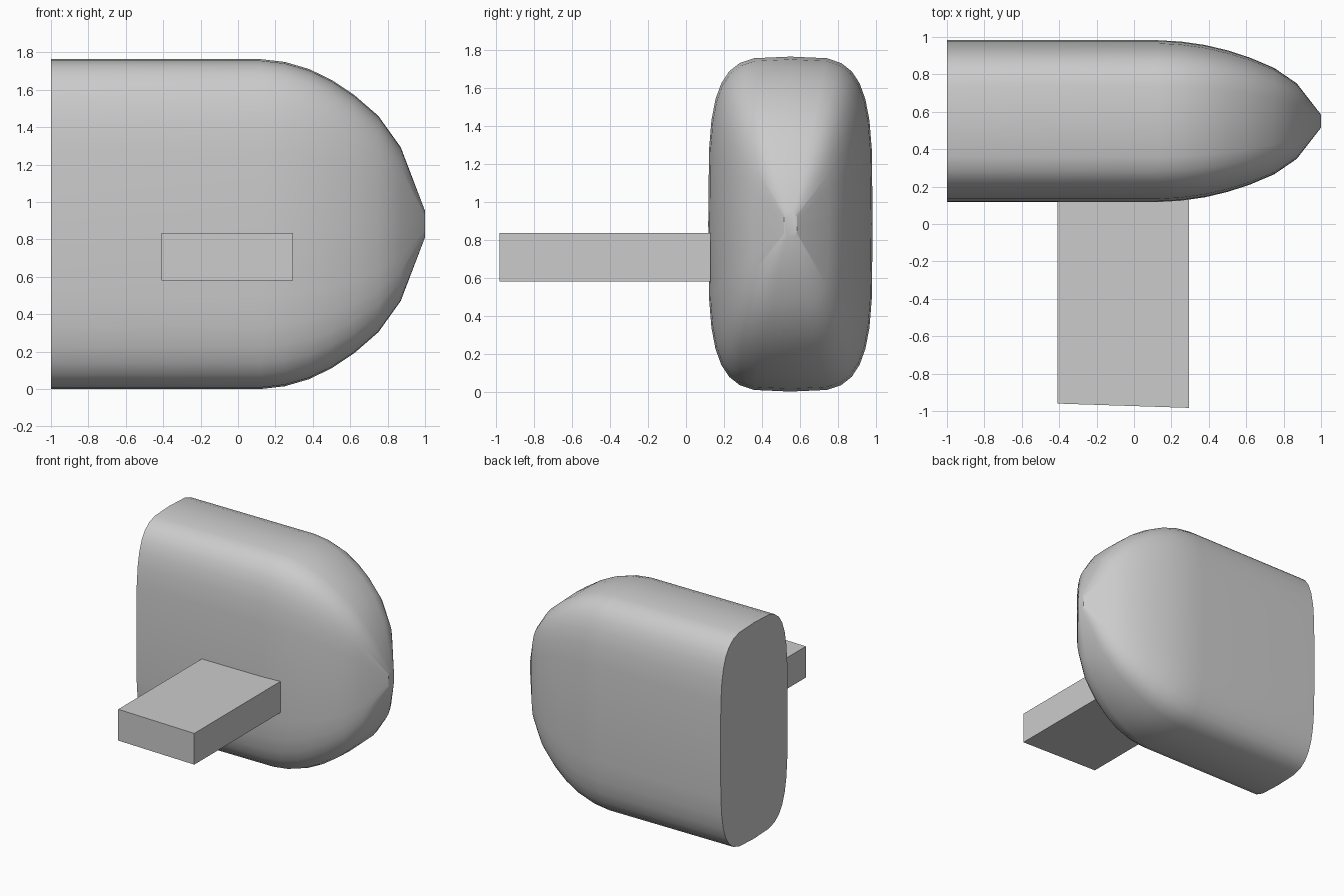
import bpy, bmesh, math

cube = bpy.data.objects.get("Cube")
if cube:
    bpy.data.objects.remove(cube, do_unlink=True)

grey = bpy.data.materials.new("plain grey")
grey.use_nodes = True
colour = (0.6, 0.6, 0.6, 1)
grey.diffuse_color = colour
grey.node_tree.nodes["Principled BSDF"].inputs["Base Color"].default_value = colour


def finish(name, bm):
    bmesh.ops.recalc_face_normals(bm, faces=bm.faces[:])
    mesh = bpy.data.meshes.new(name)
    bm.to_mesh(mesh)
    bm.free()
    obj = bpy.data.objects.new(name, mesh)
    bpy.context.collection.objects.link(obj)
    mesh.materials.append(grey)
    return obj


def signed_root(value):
    return math.copysign(math.sqrt(abs(value)), value)


# Body: rounded-box section swept along x, tapering to a blunt nose
SIDES = 32
HALF_Y, HALF_Z, MID_Y = 0.433, 0.882, 0.55
stations = [(-1, 1), (0.12, 1), (0.25, 0.983), (0.38, 0.94), (0.5, 0.874),
            (0.62, 0.784), (0.75, 0.656), (0.87, 0.466), (1, 0.08)]
bm = bmesh.new()
rings = []
for x, scale in stations:
    ring = []
    for i in range(SIDES):
        a = math.tau * i / SIDES
        # snap the tiny rounding errors on the axes to zero before the root
        c, s = round(math.cos(a), 6), round(math.sin(a), 6)
        y = MID_Y + HALF_Y * scale * signed_root(c)
        z = HALF_Z + HALF_Z * scale * signed_root(s)
        ring.append(bm.verts.new((x, y, z)))
    rings.append(ring)
for a, b in zip(rings, rings[1:]):
    for i in range(SIDES):
        j = (i + 1) % SIDES
        bm.faces.new((a[i], a[j], b[j], b[i]))
bm.faces.new(rings[0])
bm.faces.new(rings[-1])
body = finish("body", bm)
bpy.context.view_layer.objects.active = body
body.select_set(True)
bpy.ops.object.shade_smooth_by_angle(angle=math.radians(30))
body.select_set(False)

# Arm: flat bar out of the front, with a slightly slanted end
bm = bmesh.new()
bmesh.ops.create_cube(bm, size=1)
for v in bm.verts:
    right = v.co.x < 0
    front = v.co.y < 0
    v.co.x = -0.41 if right else 0.293
    v.co.z = 0.58 if v.co.z < 0 else 0.835
    v.co.y = (-0.96 if right else -0.983) if front else 0.13
finish("arm", bm)
